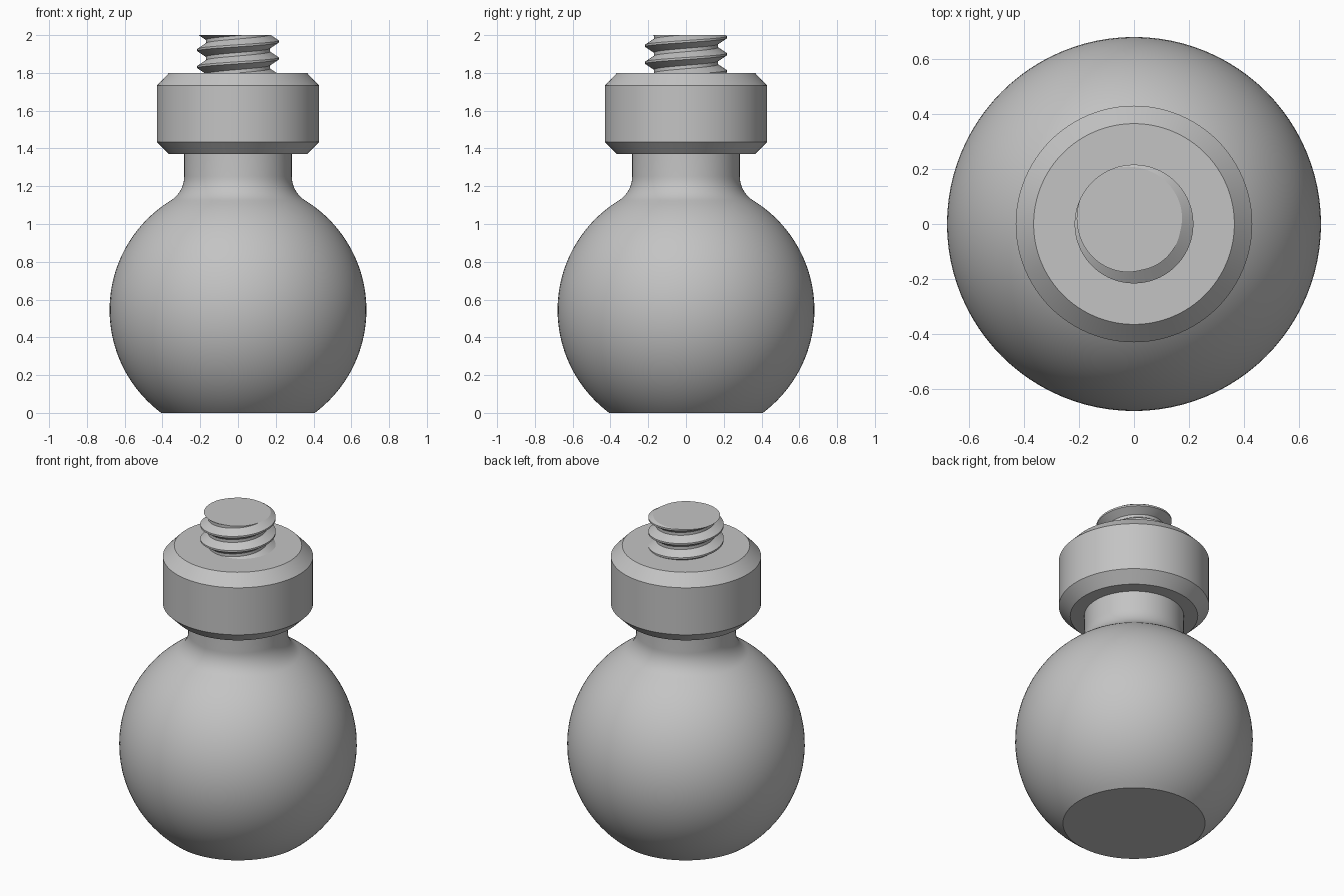
import bpy, bmesh
from math import sin, cos, pi, sqrt, atan2, radians

if "Cube" in bpy.data.objects:
    bpy.data.objects.remove(bpy.data.objects["Cube"], do_unlink=True)

metal = bpy.data.materials.new("grey metal")
metal.use_nodes = True
GREY = (0.55, 0.55, 0.55, 1)
metal.diffuse_color = GREY
metal.node_tree.nodes["Principled BSDF"].inputs["Base Color"].default_value = GREY


def finish(bm, name):
    bmesh.ops.recalc_face_normals(bm, faces=bm.faces)
    mesh = bpy.data.meshes.new(name)
    bm.to_mesh(mesh)
    bm.free()
    mesh.materials.append(metal)
    ob = bpy.data.objects.new(name, mesh)
    bpy.context.collection.objects.link(ob)
    bpy.ops.object.select_all(action='DESELECT')
    ob.select_set(True)
    bpy.context.view_layer.objects.active = ob
    bpy.ops.object.shade_smooth_by_angle(angle=radians(25))
    return ob


def lathe(name, profile, sides=96):
    """Turn (radius, height) points around z and cap both ends."""
    bm = bmesh.new()
    rings = [[bm.verts.new((r * cos(2 * pi * i / sides), r * sin(2 * pi * i / sides), z))
              for i in range(sides)] for r, z in profile]
    for low, high in zip(rings, rings[1:]):
        for i in range(sides):
            j = (i + 1) % sides
            bm.faces.new((low[i], low[j], high[j], high[i]))
    bm.faces.new(rings[0])
    bm.faces.new(rings[-1])
    return finish(bm, name)


def arc(cx, cz, r, start, end, steps):
    return [(cx + r * cos(a), cz + r * sin(a))
            for a in (start + (end - start) * i / steps for i in range(steps + 1))]


# Ball with flat base, blended by a tangent fillet into the neck
BALL_R, BALL_Z, NECK_R, FILLET = 0.68, 0.545, 0.285, 0.15
fx = NECK_R + FILLET
dz = sqrt((BALL_R + FILLET) ** 2 - fx ** 2)
touch = atan2(dz, fx)
base = -atan2(BALL_Z, sqrt(BALL_R ** 2 - BALL_Z ** 2))
profile = arc(0, BALL_Z, BALL_R, base, touch, 40)
profile += arc(fx, BALL_Z + dz, FILLET, touch + pi, pi, 10)[1:]
profile.append((NECK_R, 1.4))
lathe("ball_and_neck", profile)

# Chamfered collar
lathe("collar", [(0.365, 1.37), (0.43, 1.435), (0.43, 1.732), (0.365, 1.8)])

# Threaded stud: one helical strip, trimmed flat at the top
ROOT, CREST, PITCH, TOP = 0.17, 0.216, 0.09, 2.0
SIDES, TURNS = 72, 6
section = [(ROOT, -0.6), (ROOT, -0.4), (CREST, -0.06), (CREST, 0.06)]
crest_angle = radians(135)
bm = bmesh.new()
strip = []
for s in range(SIDES * TURNS + 1):
    a = crest_angle + 2 * pi * s / SIDES
    z = TOP + PITCH * (s / SIDES - 4)
    strip.append([bm.verts.new((r * cos(a), r * sin(a), z + PITCH * t)) for r, t in section])
for s in range(SIDES * TURNS):
    here, there = list(strip[s]), list(strip[s + 1])
    if s + SIDES < SIDES * TURNS:
        here.append(strip[s + SIDES][0])
        there.append(strip[s + SIDES + 1][0])
    for k in range(len(here) - 1):
        bm.faces.new((here[k], there[k], there[k + 1], here[k + 1]))
for height, up in ((TOP, 1), (1.76, -1)):
    cut = bmesh.ops.bisect_plane(bm, geom=bm.verts[:] + bm.edges[:] + bm.faces[:], dist=1e-6,
                                 plane_co=(0, 0, height), plane_no=(0, 0, up), clear_outer=True)
    rim = [e for e in cut["geom_cut"] if isinstance(e, bmesh.types.BMEdge) and e.is_valid]
    bmesh.ops.holes_fill(bm, edges=rim, sides=0)
finish(bm, "threaded_stud")
